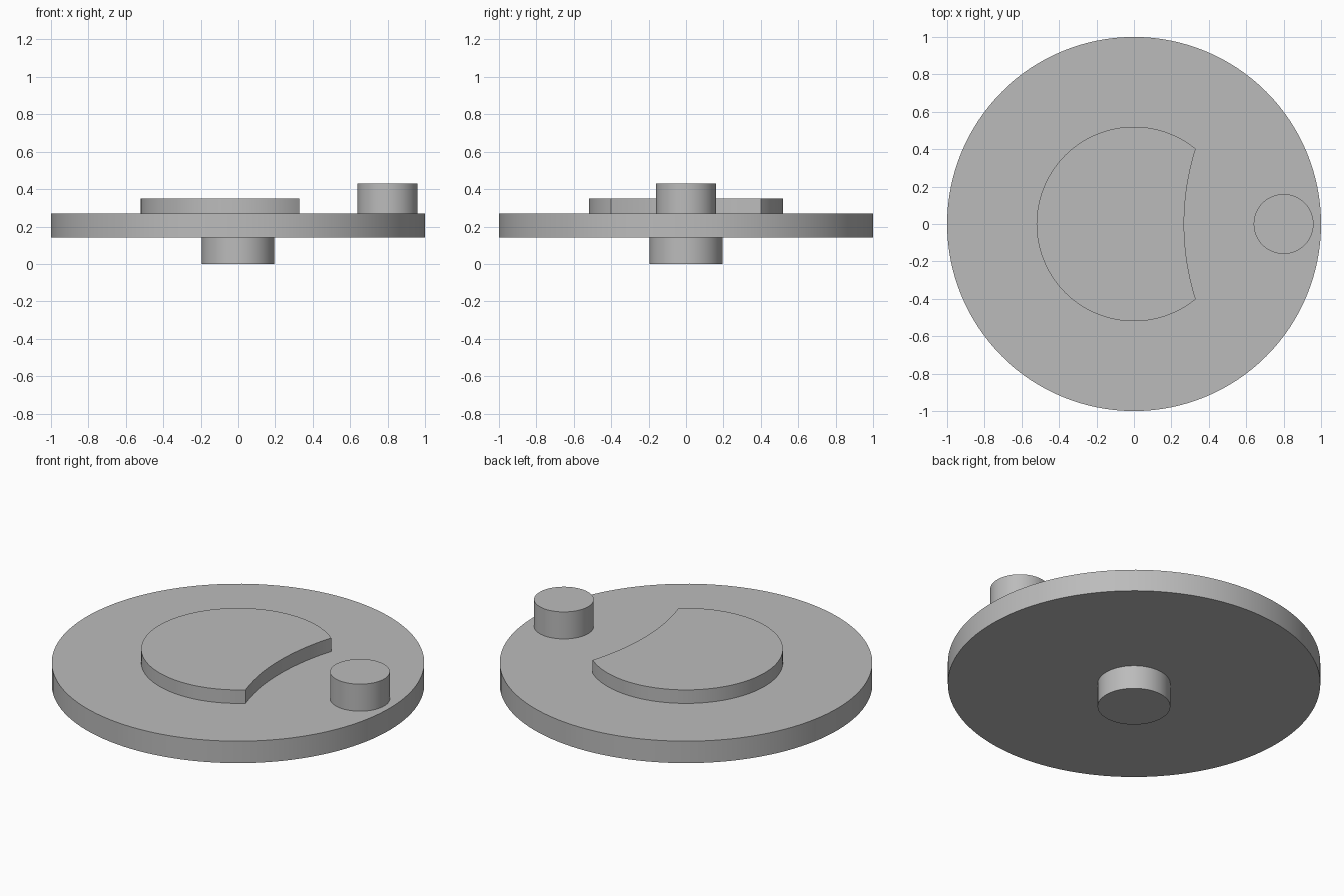
import bpy, bmesh, math

cube = bpy.data.objects.get("Cube")
if cube:
    bpy.data.objects.remove(cube, do_unlink=True)

grey = bpy.data.materials.new("plain grey")
grey.use_nodes = True
colour = (0.5, 0.5, 0.5, 1)
grey.diffuse_color = colour
grey.node_tree.nodes["Principled BSDF"].inputs["Base Color"].default_value = colour


def arc(cx, radius, start, end, steps):
    """Points along an arc centred on the x axis."""
    return [(cx + radius * math.cos(start + (end - start) * i / steps),
             radius * math.sin(start + (end - start) * i / steps))
            for i in range(steps + 1)]


def circle(cx, radius, sides=128):
    return arc(cx, radius, 0, 2 * math.pi, sides)[:-1]


def extrude_outline(name, outline, bottom, top):
    """Raise a counter-clockwise outline into a solid."""
    bm = bmesh.new()
    low = [bm.verts.new((x, y, bottom)) for x, y in outline]
    high = [bm.verts.new((x, y, top)) for x, y in outline]
    bm.faces.new(low[::-1])
    bm.faces.new(high)
    for i in range(len(outline)):
        j = (i + 1) % len(outline)
        bm.faces.new((low[i], low[j], high[j], high[i]))
    mesh = bpy.data.meshes.new(name)
    bm.to_mesh(mesh)
    bm.free()
    mesh.materials.append(grey)
    obj = bpy.data.objects.new(name, mesh)
    bpy.context.collection.objects.link(obj)
    bpy.ops.object.select_all(action="DESELECT")
    obj.select_set(True)
    bpy.context.view_layer.objects.active = obj
    bpy.ops.object.shade_smooth_by_angle(angle=math.radians(30))
    return obj


# Drive wheel, shaft below and offset pin above
extrude_outline("wheel_disc", circle(0, 1), 0.14, 0.27)
extrude_outline("shaft", circle(0, 0.195), 0, 0.14)
extrude_outline("drive_pin", circle(0.8, 0.16), 0.27, 0.43)

# Locking plate: round disc with a concave bite on the pin side
plate_radius, tip_x, bite_x = 0.52, 0.33, 0.268
tip_y = math.sqrt(plate_radius ** 2 - tip_x ** 2)
depth = tip_x - bite_x
bite_radius = (tip_y ** 2 + depth ** 2) / (2 * depth)
tip_angle = math.atan2(tip_y, tip_x)
bite_angle = math.asin(tip_y / bite_radius)
rim = arc(0, plate_radius, tip_angle, 2 * math.pi - tip_angle, 96)
bite = arc(bite_x + bite_radius, bite_radius,
           math.pi + bite_angle, math.pi - bite_angle, 32)
extrude_outline("locking_plate", rim + bite[1:-1], 0.27, 0.35)
